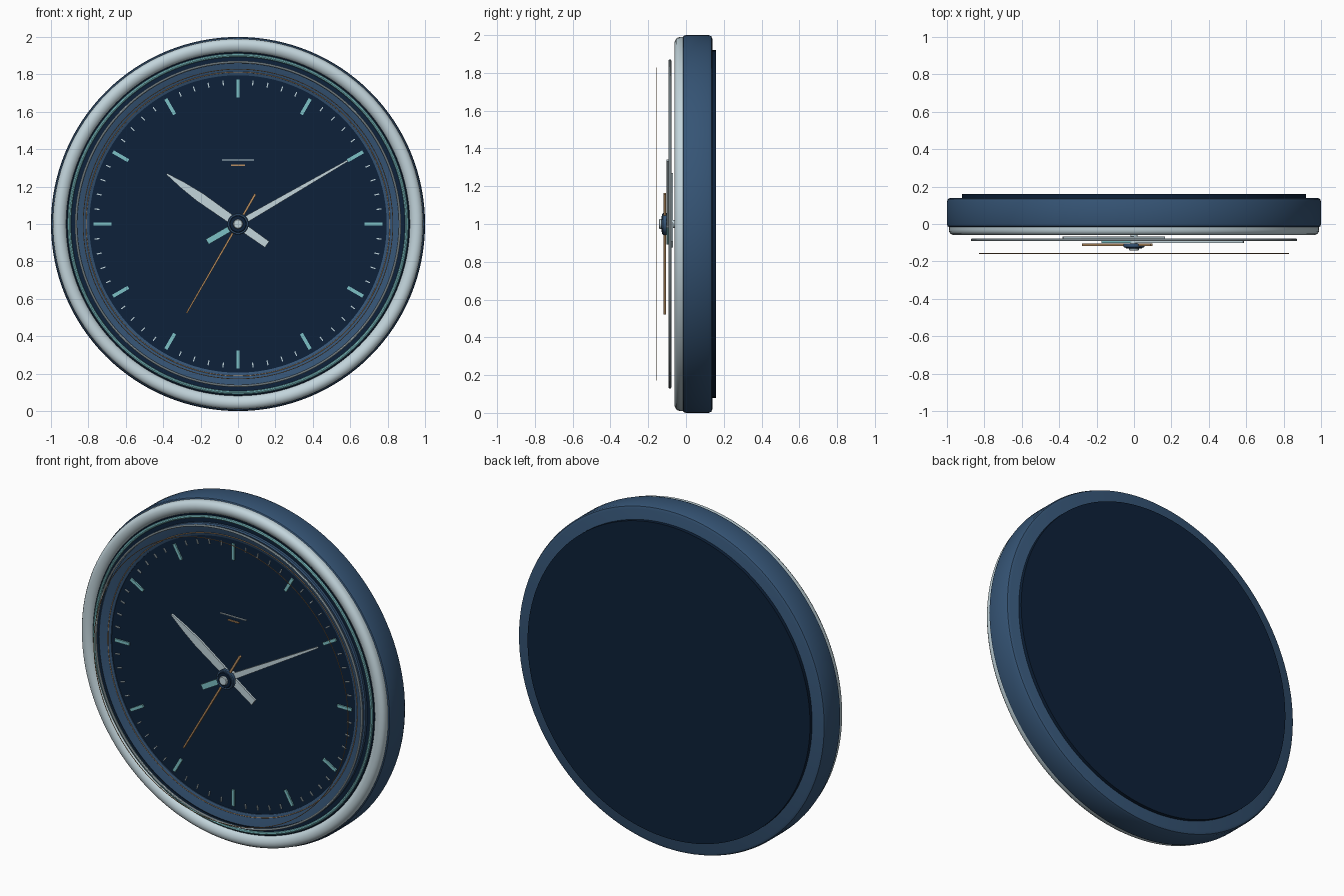
import bpy, bmesh
from math import sin, cos, pi, radians
from mathutils import Matrix, Vector

if "Cube" in bpy.data.objects:
    bpy.data.objects.remove(bpy.data.objects["Cube"])


def material(name, rgb):
    m = bpy.data.materials.new(name)
    m.use_nodes = True
    m.diffuse_color = (*rgb, 1)
    m.node_tree.nodes["Principled BSDF"].inputs["Base Color"].default_value = (*rgb, 1)
    return m


NAVY = material("navy", (0.004, 0.015, 0.041))
BLUE = material("steel_blue", (0.036, 0.089, 0.178))
PALE = material("pale_silver", (0.54, 0.66, 0.71))
TEAL = material("teal", (0.20, 0.53, 0.56))
COPPER = material("copper", (0.48, 0.27, 0.12))
CENTRE = Vector((0, 0, 1))


def finish(name, bm, mat, smooth=False):
    bmesh.ops.recalc_face_normals(bm, faces=bm.faces)
    mesh = bpy.data.meshes.new(name)
    bm.to_mesh(mesh)
    bm.free()
    mesh.materials.append(mat)
    obj = bpy.data.objects.new(name, mesh)
    bpy.context.collection.objects.link(obj)
    obj.location = CENTRE
    if smooth:
        bpy.ops.object.select_all(action="DESELECT")
        obj.select_set(True)
        bpy.context.view_layer.objects.active = obj
        bpy.ops.object.shade_smooth_by_angle(angle=radians(35))
    return obj


def lathe(name, profile, mat, closed=False, steps=128):
    """Turn (radius, y) points around the clock axis."""
    bm = bmesh.new()
    verts = [bm.verts.new((r, y, 0)) for r, y in profile]
    edges = [bm.edges.new(pair) for pair in zip(verts, verts[1:])]
    if closed:
        edges.append(bm.edges.new((verts[-1], verts[0])))
    bmesh.ops.spin(bm, geom=verts + edges, cent=(0, 0, 0), axis=(0, 1, 0),
                   angle=2 * pi, steps=steps)
    bmesh.ops.remove_doubles(bm, verts=bm.verts, dist=0.00001)
    return finish(name, bm, mat, True)


def ring(name, radius, y, thick, mat, depth=None, sides=8):
    depth = depth or thick
    turns = [2 * pi * i / sides for i in range(sides)]
    return lathe(name, [(radius + thick * cos(t), y + depth * sin(t)) for t in turns],
                 mat, True)


def disc(name, radius, front, back, mat, bevel=0.004):
    return lathe(name, [(0, front), (radius - bevel, front), (radius, front + bevel),
                        (radius, back), (0, back)], mat)


def prism(bm, outline, degrees, front, back):
    """Add a flat plate; outline is (across, along), turned clockwise from twelve."""
    turn = Matrix.Rotation(radians(degrees), 3, "Y")
    face = bm.faces.new([bm.verts.new(turn @ Vector((a, front, b))) for a, b in outline])
    out = bmesh.ops.extrude_face_region(bm, geom=[face])["geom"]
    moved = [v for v in out if isinstance(v, bmesh.types.BMVert)]
    bmesh.ops.translate(bm, verts=moved, vec=(0, back - front, 0))


def bar(half, low, high, tip=None):
    tip = half if tip is None else tip
    return [(-half, low), (half, low), (tip, high), (-tip, high)]


def plate(name, outline, degrees, front, back, mat):
    bm = bmesh.new()
    prism(bm, outline, degrees, front, back)
    return finish(name, bm, mat)


# Case with rounded edges, and the back cover
lathe("case", [(0, -0.02), (0.985, -0.02), (0.996, -0.012), (1, 0), (1, 0.12),
               (0.994, 0.134), (0.98, 0.14), (0, 0.14)], BLUE)
disc("back_cover", 0.92, 0.13, 0.16, NAVY, 0)

# Rounded bezel
lathe("bezel", [(0.915, 0), (0.915, -0.03), (0.923, -0.045), (0.935, -0.055),
                (0.95, -0.06), (0.965, -0.06), (0.98, -0.053), (0.988, -0.042),
                (0.99, -0.03), (0.99, 0)], PALE, True)

# Dial, chapter ring and trim rings
disc("dial", 0.92, -0.04, -0.01, NAVY)
lathe("chapter_ring", [(0.795, -0.035), (0.795, -0.045), (0.80, -0.047),
                       (0.862, -0.06), (0.87, -0.055), (0.87, -0.035)], BLUE, True)
ring("teal_trim", 0.902, -0.045, 0.009, TEAL)
ring("silver_trim", 0.866, -0.085, 0.006, PALE, 0.007)
ring("copper_line", 0.812, -0.05, 0.002, COPPER)
ring("front_wire", 0.828, -0.158, 0.002, COPPER)

# Hour and minute marks
hours, minutes = bmesh.new(), bmesh.new()
for i in range(60):
    if i % 5:
        prism(minutes, bar(0.003, 0.745, 0.772), i * 6, -0.046, -0.038)
    else:
        prism(hours, bar(0.009, 0.677, 0.772), i * 6, -0.048, -0.038)
finish("hour_marks", hours, TEAL)
finish("minute_marks", minutes, PALE)

# Two plain accent bars on the dial
plate("upper_accent", bar(0.085, 0.339, 0.345), 0, -0.046, -0.038, PALE)
plate("lower_accent", bar(0.037, 0.311, 0.319), 0, -0.046, -0.038, COPPER)

# Hands
plate("hour_hand", [(-0.02, -0.19), (0.02, -0.19), (0.026, 0.25), (0.018, 0.36),
                    (0.004, 0.465), (-0.004, 0.465), (-0.018, 0.36), (-0.026, 0.25)],
      -54.9, -0.08, -0.068, PALE)
plate("minute_hand", bar(0.018, 0, 0.676, 0.005), 60, -0.102, -0.09, PALE)
plate("minute_counterweight", bar(0.016, -0.19, 0), 60, -0.102, -0.09, TEAL)
plate("second_hand", bar(0.006, -0.185, 0.55, 0.004), 210, -0.118, -0.105, COPPER)

# Hub stack
disc("spindle", 0.02, -0.11, -0.03, PALE)
disc("hub_base", 0.057, -0.126, -0.103, BLUE)
disc("hub_disc", 0.046, -0.13, -0.12, NAVY)
disc("hub_cap", 0.026, -0.143, -0.12, PALE)
